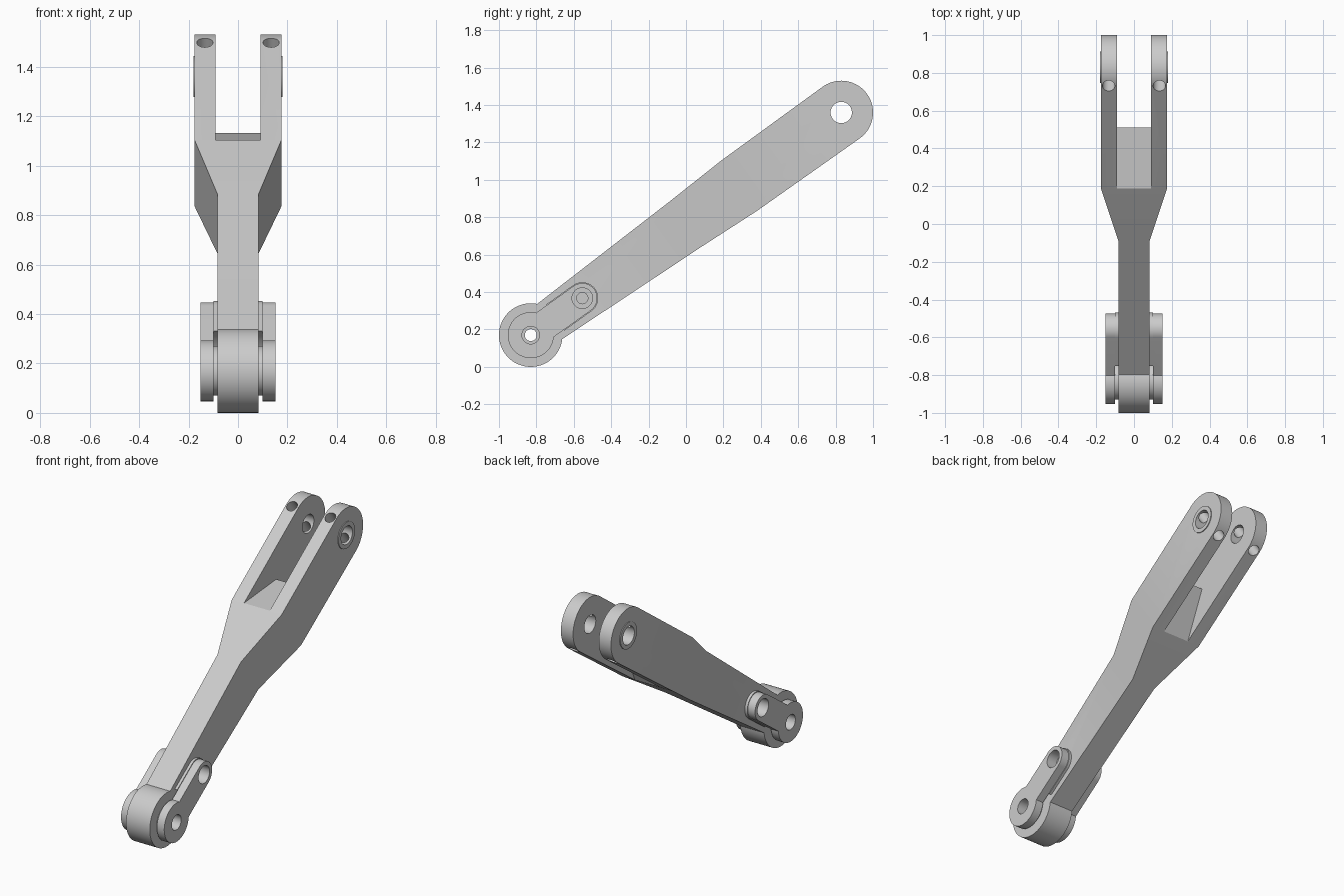
import bpy, bmesh, math
from mathutils import Matrix, Vector

cube = bpy.data.objects.get("Cube")
if cube:
    bpy.data.objects.remove(cube, do_unlink=True)

metal = bpy.data.materials.new("plain grey metal")
metal.use_nodes = True
GREY = (0.6, 0.6, 0.6, 1)
metal.diffuse_color = GREY
metal.node_tree.nodes["Principled BSDF"].inputs["Base Color"].default_value = GREY

# Local frame: y runs along the arm from the lower pivot, z across it
LOW = Vector((0, -0.83, 0.17))
HIGH = Vector((0, 0.83, 1.36))
SPAN = (HIGH - LOW).length
TILT = math.atan2(HIGH.z - LOW.z, HIGH.y - LOW.y)
PLACE = Matrix.Translation(LOW) @ Matrix.Rotation(TILT, 4, 'X')

R = 0.17          # radius of both ends
THIN, WIDE = 0.083, 0.175
LINK_PIN = 0.339  # distance of the link pin along the arm


def prism(name, points, lo, hi, axis='X'):
    """Extrude a 2D outline along x (outline y,z) or along z (outline x,y)."""
    def at(p, h):
        return (h, p[0], p[1]) if axis == 'X' else (p[0], p[1], h)
    bm = bmesh.new()
    a = [bm.verts.new(at(p, lo)) for p in points]
    b = [bm.verts.new(at(p, hi)) for p in points]
    bm.faces.new(a)
    bm.faces.new(b)
    n = len(points)
    for i in range(n):
        j = (i + 1) % n
        bm.faces.new((a[i], a[j], b[j], b[i]))
    bmesh.ops.recalc_face_normals(bm, faces=bm.faces)
    mesh = bpy.data.meshes.new(name)
    bm.to_mesh(mesh)
    bm.free()
    obj = bpy.data.objects.new(name, mesh)
    bpy.context.collection.objects.link(obj)
    return obj


def arc(cx, cy, r, start=0, end=360, n=64):
    steps = n if end - start == 360 else n + 1
    angles = [math.radians(start + (end - start) * i / n) for i in range(steps)]
    return [(cx + r * math.cos(t), cy + r * math.sin(t)) for t in angles]


def disc(name, u, r, lo, hi):
    return prism(name, arc(u, 0, r), lo, hi)


def combine(obj, tool, operation):
    """Apply a boolean and drop the tool."""
    mod = obj.modifiers.new("cut", 'BOOLEAN')
    mod.operation, mod.object, mod.solver = operation, tool, 'EXACT'
    bpy.context.view_layer.update()
    result = obj.evaluated_get(bpy.context.evaluated_depsgraph_get())
    mesh = bpy.data.meshes.new_from_object(result)
    obj.modifiers.clear()
    obj.data = mesh
    bpy.data.objects.remove(tool, do_unlink=True)


def finish(obj):
    obj.data.materials.clear()
    obj.data.materials.append(metal)
    obj.data.transform(PLACE)
    bpy.ops.object.select_all(action='DESELECT')
    obj.select_set(True)
    bpy.context.view_layer.objects.active = obj
    bpy.ops.object.shade_smooth_by_angle(angle=math.radians(20))


# Arm: side outline crossed with plan outline
side = [(0, -0.111), (1.02, -0.148), (1.37, -0.165)]
side += arc(SPAN, 0, R, -90, 90, 40)
side += [(1.37, 0.165), (1.02, 0.148), (0, 0.111)]
arm = prism("fork_arm", side, -0.3, 0.3)
half = [(THIN, -0.4), (THIN, 1.02), (WIDE, 1.37), (WIDE, 2.4)]
plan = half + [(-x, y) for x, y in reversed(half)]
combine(arm, prism("plan", plan, -0.5, 0.5, 'Z'), 'INTERSECT')

# Round lower eye
combine(arm, disc("eye", 0, R, -THIN, THIN), 'UNION')

# Fork slot with a wedge-shaped floor
slot = [(2.5, -0.3), (1.145, -0.3), (1.65, 0), (1.145, 0.3), (2.5, 0.3)]
combine(arm, prism("slot", slot, -0.09, 0.09), 'DIFFERENCE')

# Raised collars, pin hole and cross holes of the fork
for s in (-1, 1):
    lo, hi = sorted((s * 0.15, s * 0.18))
    combine(arm, disc("collar", SPAN, 0.083, lo, hi), 'UNION')
combine(arm, disc("fork_bore", SPAN, 0.057, -0.4, 0.4), 'DIFFERENCE')
for s in (-1, 1):
    bore = prism("cross_bore", arc(s * 0.134, SPAN, 0.033, n=32), -0.3, 0.3, 'Z')
    combine(arm, bore, 'DIFFERENCE')

# Lower pivot bore and blind link pin holes
combine(arm, disc("eye_bore", 0, 0.032, -0.3, 0.3), 'DIFFERENCE')
for s in (-1, 1):
    lo, hi = sorted((s * 0.04, s * 0.2))
    combine(arm, disc("pin_bore", LINK_PIN, 0.03, lo, hi), 'DIFFERENCE')
finish(arm)

# Side links: round boss and bar, standing clear of the eye
for s, label in ((1, "left"), (-1, "right")):
    def depth(a, b):
        return sorted((s * a, s * b))

    def bar(r):
        return [(0, -r)] + arc(LINK_PIN, 0, r, -90, 90, 32) + [(0, r)]

    link = prism(label + "_link", bar(0.085), *depth(THIN, 0.1))
    combine(link, disc("clearance", 0, 0.18, -0.3, 0.3), 'DIFFERENCE')
    combine(link, prism("bar", bar(0.08), *depth(0.1, 0.151)), 'UNION')
    combine(link, disc("boss", 0, 0.123, *depth(0.1, 0.151)), 'UNION')
    combine(link, disc("spacer", 0, 0.1, *depth(THIN, 0.12)), 'UNION')
    combine(link, disc("boss_bore", 0, 0.047, -0.3, 0.3), 'DIFFERENCE')
    combine(link, disc("bar_bore", LINK_PIN, 0.055, -0.3, 0.3), 'DIFFERENCE')
    finish(link)
